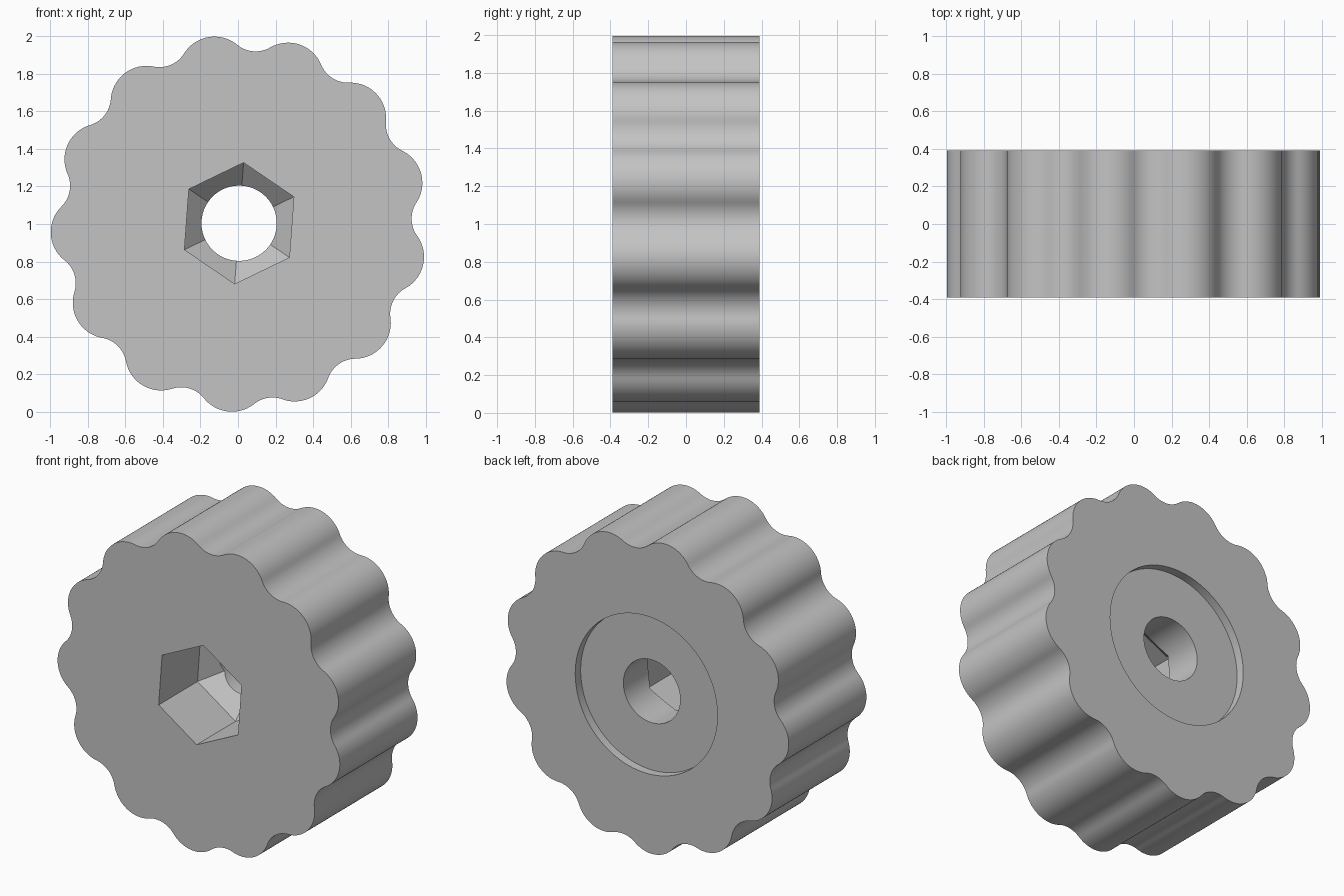
import bpy
import bmesh
from math import cos, sin, radians, pi, sqrt, atan2
from mathutils import Vector

cube = bpy.data.objects.get("Cube")
if cube:
    bpy.data.objects.remove(cube, do_unlink=True)

CENTRE = Vector((0.006, 1.004))     # hub axis in the x-z plane
HALF = 0.39                         # half thickness along y
LOBES, STEP, START = 13, 28.0, -68.7
LOBE_DIST, LOBE_R, VALLEY_R = 0.813, 0.19, 0.155


def polar(radius, angle):
    return Vector((cos(angle), sin(angle))) * radius


def polygon(radius, sides, turn=0.0):
    return [polar(radius, turn + 2 * pi * i / sides) for i in range(sides)]


def arc(centre, radius, a, b, steps):
    return [centre + polar(radius, a + (b - a) * i / steps) for i in range(steps)]


def heading(a, b):
    d = b - a
    return atan2(d.y, d.x)


def loft(name, rings):
    """Closed solid through (outline, y) rings about the hub axis."""
    bm = bmesh.new()
    loops = [[bm.verts.new((CENTRE.x + p.x, y, CENTRE.y + p.y)) for p in pts]
             for pts, y in rings]
    for low, high in zip(loops, loops[1:]):
        for i in range(len(low)):
            j = (i + 1) % len(low)
            bm.faces.new((low[i], low[j], high[j], high[i]))
    bm.faces.new(loops[0])
    bm.faces.new(loops[-1])
    bmesh.ops.recalc_face_normals(bm, faces=bm.faces)
    mesh = bpy.data.meshes.new(name)
    bm.to_mesh(mesh)
    bm.free()
    obj = bpy.data.objects.new(name, mesh)
    bpy.context.collection.objects.link(obj)
    return obj


def scalloped_outline():
    """Round lobes joined by tangent concave fillets."""
    angles = [radians(START + STEP * i) for i in range(LOBES)]
    lobes = [polar(LOBE_DIST, a) for a in angles]
    valleys = []
    for i, c in enumerate(lobes):
        n = lobes[(i + 1) % LOBES]
        mid = (c + n) / 2
        reach = sqrt((LOBE_R + VALLEY_R) ** 2 - (n - c).length_squared / 4)
        valleys.append(mid + mid.normalized() * reach)
    pts = []
    for i, c in enumerate(lobes):
        a, b = heading(c, valleys[i - 1]), heading(c, valleys[i])
        pts += arc(c, LOBE_R, a, a + (b - a) % (2 * pi), 20)
        v = valleys[i]
        a, b = heading(v, c), heading(v, lobes[(i + 1) % LOBES])
        pts += arc(v, VALLEY_R, a, a - (a - b) % (2 * pi), 12)
    return pts


# Scalloped knob body
outline = scalloped_outline()
knob = loft("knob_body", [(outline, -HALF), (outline, HALF)])

# Cutters: hex pocket with tapered floor, through bore, shallow rear recess
turn = radians(25.8)
pocket = polygon(0.323, 6, turn)
bore, recess = polygon(0.2, 96), polygon(0.5, 128)
cutters = [
    loft("hex_pocket_cutter", [(pocket, -HALF - 0.1), (pocket, 0.0),
                               (polygon(0.108, 6, turn), 0.2)]),
    loft("bore_cutter", [(bore, -HALF - 0.2), (bore, HALF + 0.2)]),
    loft("rear_recess_cutter", [(recess, HALF - 0.055), (recess, HALF + 0.1)]),
]
for cutter in cutters:
    mod = knob.modifiers.new(cutter.name, 'BOOLEAN')
    mod.operation = 'DIFFERENCE'
    mod.solver = 'EXACT'
    mod.object = cutter

# Bake the cuts and drop the cutters
bpy.context.view_layer.update()
graph = bpy.context.evaluated_depsgraph_get()
knob.data = bpy.data.meshes.new_from_object(knob.evaluated_get(graph))
knob.modifiers.clear()
for cutter in cutters:
    bpy.data.objects.remove(cutter, do_unlink=True)

# Plain grey material
grey = bpy.data.materials.new("plain_grey")
grey.use_nodes = True
colour = (0.55, 0.55, 0.55, 1.0)
grey.diffuse_color = colour
grey.node_tree.nodes["Principled BSDF"].inputs["Base Color"].default_value = colour
knob.data.materials.clear()
knob.data.materials.append(grey)

# Smooth rounded walls, sharp rims
bpy.ops.object.select_all(action='DESELECT')
knob.select_set(True)
bpy.context.view_layer.objects.active = knob
bpy.ops.object.shade_smooth_by_angle(angle=radians(30))
